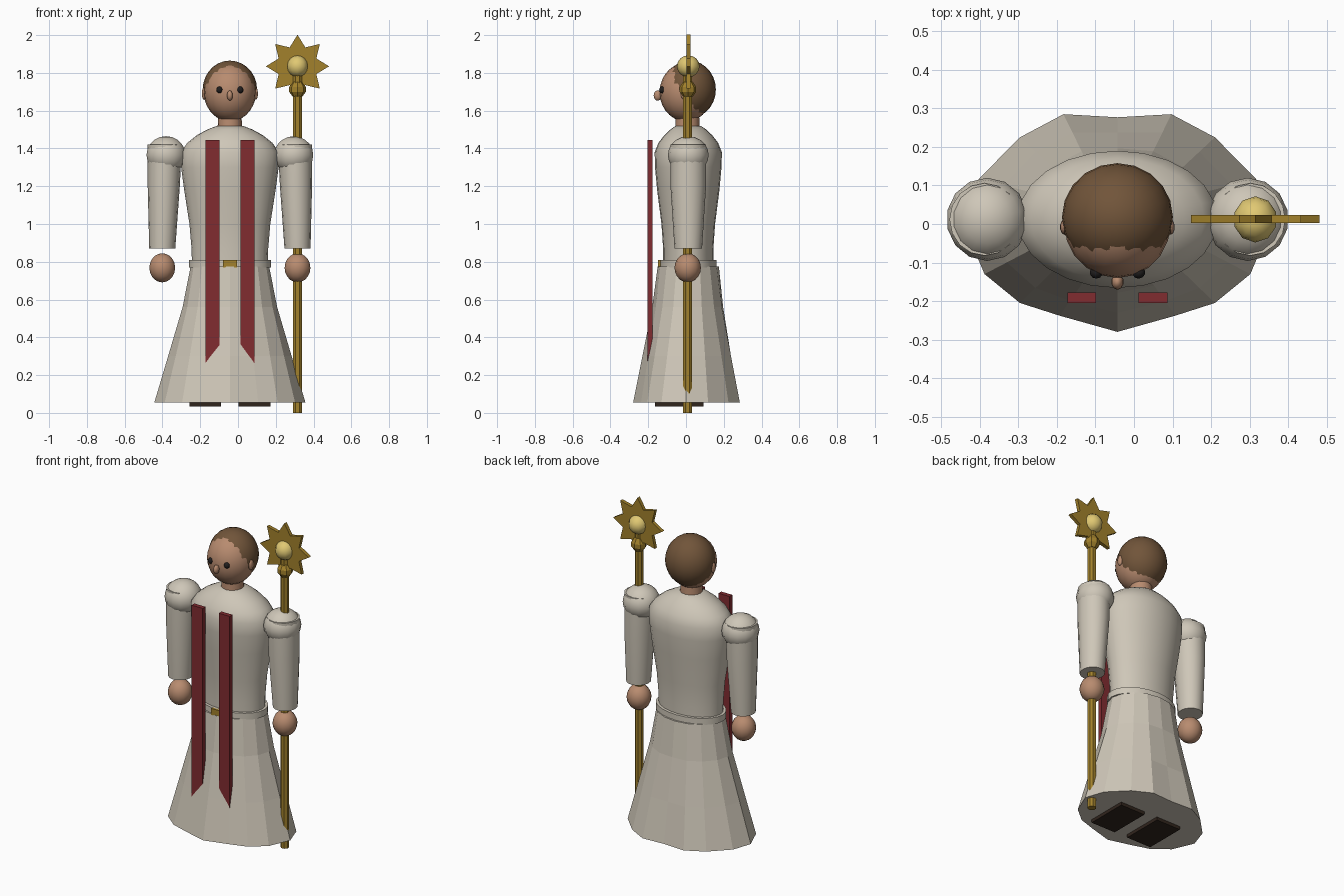
import bpy, bmesh, math
from mathutils import Vector

if "Cube" in bpy.data.objects:
    bpy.data.objects.remove(bpy.data.objects["Cube"])

CX, CY = -0.043, 0.012          # body axis
SX = 0.315                      # staff axis


def mat(name, rgb):
    m = bpy.data.materials.new(name)
    m.diffuse_color = (*rgb, 1)
    m.use_nodes = True
    m.node_tree.nodes["Principled BSDF"].inputs["Base Color"].default_value = m.diffuse_color
    return m


ROBE = mat("cloth", (0.62, 0.57, 0.48))
SKIN = mat("skin", (0.48, 0.26, 0.16))
HAIR = mat("hair", (0.165, 0.09, 0.042))
RED = mat("red_cloth", (0.22, 0.025, 0.03))
GOLD = mat("gold", (0.36, 0.22, 0.025))
PALE = mat("pale_gold", (0.75, 0.58, 0.17))
DARK = mat("dark", (0.015, 0.013, 0.013))
LEATHER = mat("leather", (0.03, 0.018, 0.012))


def finish(name, bm, material, smooth=None):
    bmesh.ops.recalc_face_normals(bm, faces=bm.faces[:])
    me = bpy.data.meshes.new(name)
    bm.to_mesh(me)
    bm.free()
    ob = bpy.data.objects.new(name, me)
    bpy.context.collection.objects.link(ob)
    me.materials.append(material)
    if smooth:
        bpy.ops.object.select_all(action='DESELECT')
        ob.select_set(True)
        bpy.context.view_layer.objects.active = ob
        bpy.ops.object.shade_smooth_by_angle(angle=math.radians(smooth))
    return ob


def loft(name, rings, material, smooth=None):
    """Skin a stack of equal-length point rings and cap both ends."""
    bm = bmesh.new()
    vs = [[bm.verts.new(p) for p in r] for r in rings]
    n = len(vs[0])
    for a, b in zip(vs, vs[1:]):
        for i in range(n):
            j = (i + 1) % n
            bm.faces.new((a[i], a[j], b[j], b[i]))
    bm.faces.new(vs[0])
    bm.faces.new(vs[-1])
    return finish(name, bm, material, smooth)


def ring(cx, cy, z, rx, ry, n=16, turn=0.0):
    return [(cx + rx * math.cos(2 * math.pi * i / n + turn),
             cy + ry * math.sin(2 * math.pi * i / n + turn), z) for i in range(n)]


def ball(name, c, r, material, u=16, v=12, smooth=60):
    bm = bmesh.new()
    bmesh.ops.create_uvsphere(bm, u_segments=u, v_segments=v, radius=1)
    for p in bm.verts:
        p.co = Vector((c[0] + p.co.x * r[0], c[1] + p.co.y * r[1], c[2] + p.co.z * r[2]))
    return finish(name, bm, material, smooth)


def plate(name, pts, y0, y1, material):
    """Extrude an x-z outline from y0 to y1."""
    return loft(name, [[(x, y0, z) for x, z in pts], [(x, y1, z) for x, z in pts]], material)


def box(name, x0, x1, y0, y1, z0, z1, material):
    return plate(name, [(x0, z0), (x1, z0), (x1, z1), (x0, z1)], y0, y1, material)


# Skirt: pleated hem outline (half, mirrored in x), blending up to an ellipse
half = [(0, -.28), (.15, -.238), (.253, -.205), (.345, -.13), (.40, 0),
        (.36, .117), (.253, .225), (.14, .285), (0, .277)]
hem = half + [(-x, y) for x, y in half[-2:0:-1]]
rings = []
for z, t in ((.055, 1), (.30, .62), (.56, .22), (.775, 0)):
    top = ring(0, CY, z, .208, .162, 16, -math.pi / 2)
    rings.append([(CX + a[0] * (1 - t) + h[0] * t, a[1] * (1 - t) + h[1] * t, z)
                  for a, h in zip(top, hem)])
loft("skirt", rings, ROBE)

# Torso, belt and buckle
prof = [(.76, .200, .132), (.87, .203, .133), (1.0, .214, .142), (1.18, .242, .165),
        (1.30, .258, .176), (1.38, .260, .178), (1.43, .225, .158), (1.47, .175, .127),
        (1.50, .120, .095), (1.52, .068, .066)]
loft("torso", [ring(CX, CY, z, a, b, 24) for z, a, b in prof], ROBE, 50)
loft("belt", [ring(CX, CY, z, .217, .150, 24) for z in (.77, .81)], ROBE, 50)
box("buckle", CX - .037, CX + .037, -.147, -.12, .77, .81, GOLD)

# Neck, head, hair
loft("neck", [ring(CX, .008, 1.49, .066, .066), ring(CX, .008, 1.60, .06, .06)], SKIN, 50)
ball("head", (CX, 0, 1.698), (.138, .140, .155), SKIN, 20, 14)
ball("hair", (CX, .018, 1.712), (.144, .140, .153), HAIR, 20, 14)
ball("nose", (CX, -.150, 1.68), (.016, .021, .027), SKIN, 10, 8)

# Paired parts mirrored about the body axis
for s, side in ((-1, "left"), (1, "right")):
    ball(f"eye_{side}", (CX + s * .055, -.126, 1.71), (.017, .016, .018), DARK, 10, 8)
    ball(f"ear_{side}", (CX + s * .138, -.008, 1.69), (.011, .020, .032), SKIN, 10, 8)
    ball(f"shoulder_{side}", (CX + s * .338, CY, 1.365), (.106, .108, .10), ROBE, 14, 10)
    arm = [(.87, .358, .069, .073), (1.20, .350, .085, .094), (1.42, .345, .091, .094)]
    loft(f"sleeve_{side}", [ring(CX + s * x, CY, z, a, b) for z, x, a, b in arm], ROBE, 50)
    ball(f"hand_{side}", (CX + s * .358, CY - .003, .768), (.070, .070, .077), SKIN, 14, 10)
    box(f"shoe_{side}", *sorted((CX + s * .046, CX + s * .214)), -.165, .093, .035, .10, LEATHER)
    # Stole strip with a slanted end
    a, b = CX + s * .055, CX + s * .130
    plate(f"stole_{side}", [(a, 1.445), (b, 1.445), (b, .25), (a + s * .015, .32), (a, .345)],
          -.205, -.178, RED)

# Staff with collar, orb and eight-pointed star
loft("staff_pole", [ring(SX, CY - .004, z, .025, .025, 8, math.pi / 8) for z in (0, 1.80)], GOLD)
collar = [(1.675, .026), (1.70, .044), (1.725, .044), (1.755, .024)]
loft("staff_collar", [ring(SX, CY - .002, z, r, r, 8) for z, r in collar], GOLD)
ball("staff_orb", (SX, CY, 1.835), (.057, .060, .058), PALE, 10, 8, 40)
star = [(SX + r * math.sin(i * math.pi / 8), 1.835 + r * math.cos(i * math.pi / 8))
        for i in range(16) for r in [(.167, .108)[i % 2]]]
plate("staff_star", star, .002, .024, GOLD)
